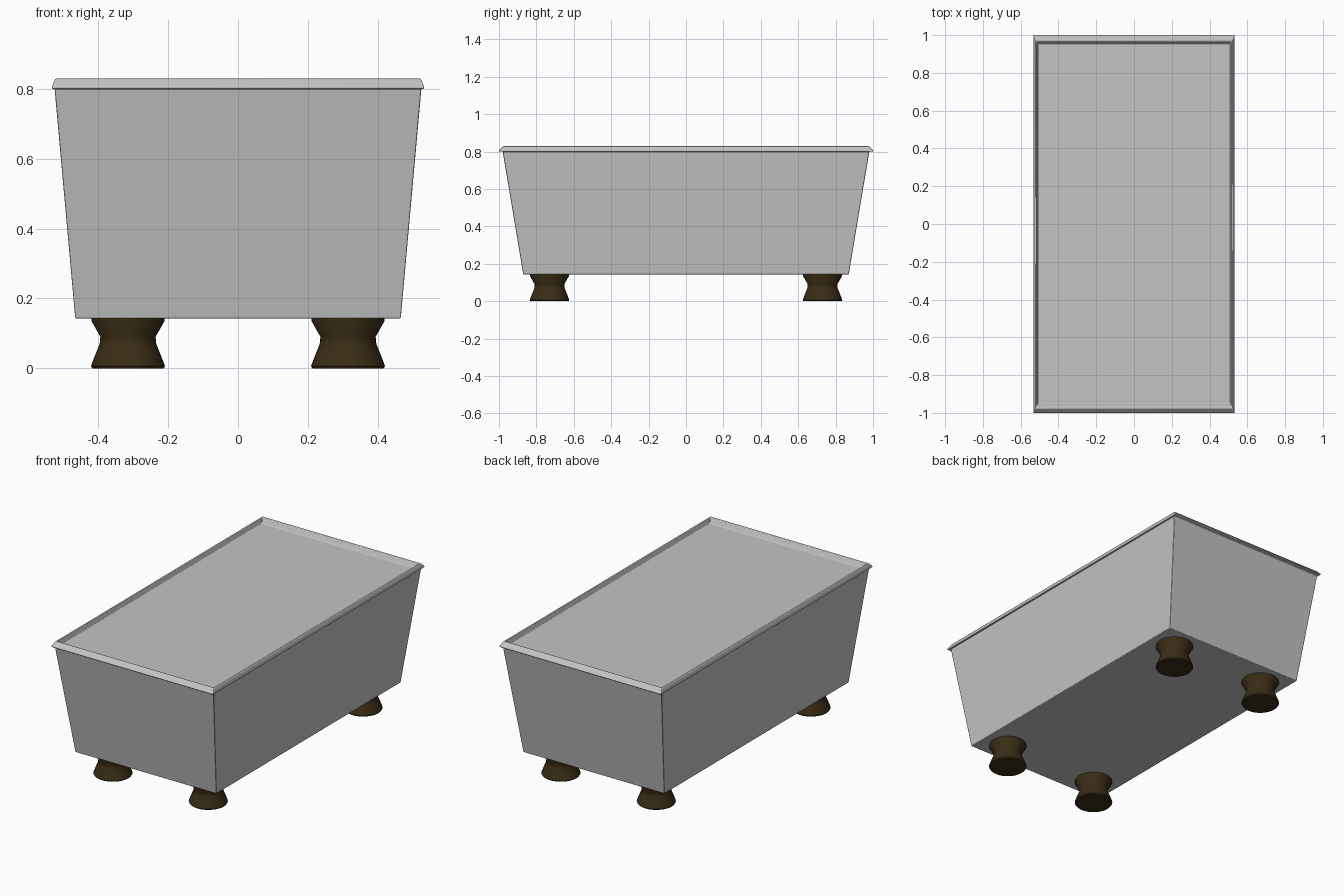
import bpy, bmesh, math

cube = bpy.data.objects.get("Cube")
if cube:
    bpy.data.objects.remove(cube, do_unlink=True)


def material(name, rgb):
    mat = bpy.data.materials.new(name)
    mat.use_nodes = True
    mat.diffuse_color = (*rgb, 1)
    mat.node_tree.nodes["Principled BSDF"].inputs["Base Color"].default_value = (*rgb, 1)
    return mat


grey = material("light grey", (0.55, 0.55, 0.55))
brown = material("dark brown", (0.042, 0.026, 0.008))


def loft(name, rings, mat, angle):
    """Skin a stack of matching rings and close both ends."""
    bm = bmesh.new()
    loops = [[bm.verts.new(p) for p in ring] for ring in rings]
    n = len(loops[0])
    for a, b in zip(loops, loops[1:]):
        for i in range(n):
            j = (i + 1) % n
            bm.faces.new((a[i], a[j], b[j], b[i]))
    bm.faces.new(loops[0][::-1])
    bm.faces.new(loops[-1])
    bmesh.ops.recalc_face_normals(bm, faces=bm.faces)
    mesh = bpy.data.meshes.new(name)
    bm.to_mesh(mesh)
    bm.free()
    mesh.materials.append(mat)
    obj = bpy.data.objects.new(name, mesh)
    bpy.context.collection.objects.link(obj)
    bpy.ops.object.select_all(action="DESELECT")
    obj.select_set(True)
    bpy.context.view_layer.objects.active = obj
    bpy.ops.object.shade_smooth_by_angle(angle=math.radians(angle))
    return obj


def rectangle(x, y, z):
    return [(-x, -y, z), (x, -y, z), (x, y, z), (-x, y, z)]


def circle(cx, cy, r, z, sides=32):
    steps = [2 * math.pi * i / sides for i in range(sides)]
    return [(cx + r * math.cos(t), cy + r * math.sin(t), z) for t in steps]


# Tapered box with an overhanging rim and a shallow recessed top
box_profile = [(0.466, 0.87, 0.143), (0.525, 0.98, 0.80), (0.533, 0.999, 0.80),
               (0.533, 1.0, 0.807), (0.523, 0.978, 0.829), (0.517, 0.968, 0.829),
               (0.508, 0.952, 0.80)]
body = loft("tapered_box", [rectangle(*p) for p in box_profile], grey, 30)
bevel = body.modifiers.new("soft_edges", "BEVEL")
bevel.width = 0.004
bevel.segments = 2
bevel.limit_method = "ANGLE"

# Four turned feet with a narrow waist
foot_profile = [(0.102, 0.0), (0.106, 0.006), (0.097, 0.03), (0.089, 0.05),
                (0.081, 0.07), (0.079, 0.09), (0.105, 0.136), (0.104, 0.144)]
for front, y in (("front", -0.73), ("back", 0.73)):
    for side, x in (("right", -0.315), ("left", 0.315)):
        loft(f"{front}_{side}_foot", [circle(x, y, r, z) for r, z in foot_profile], brown, 40)
